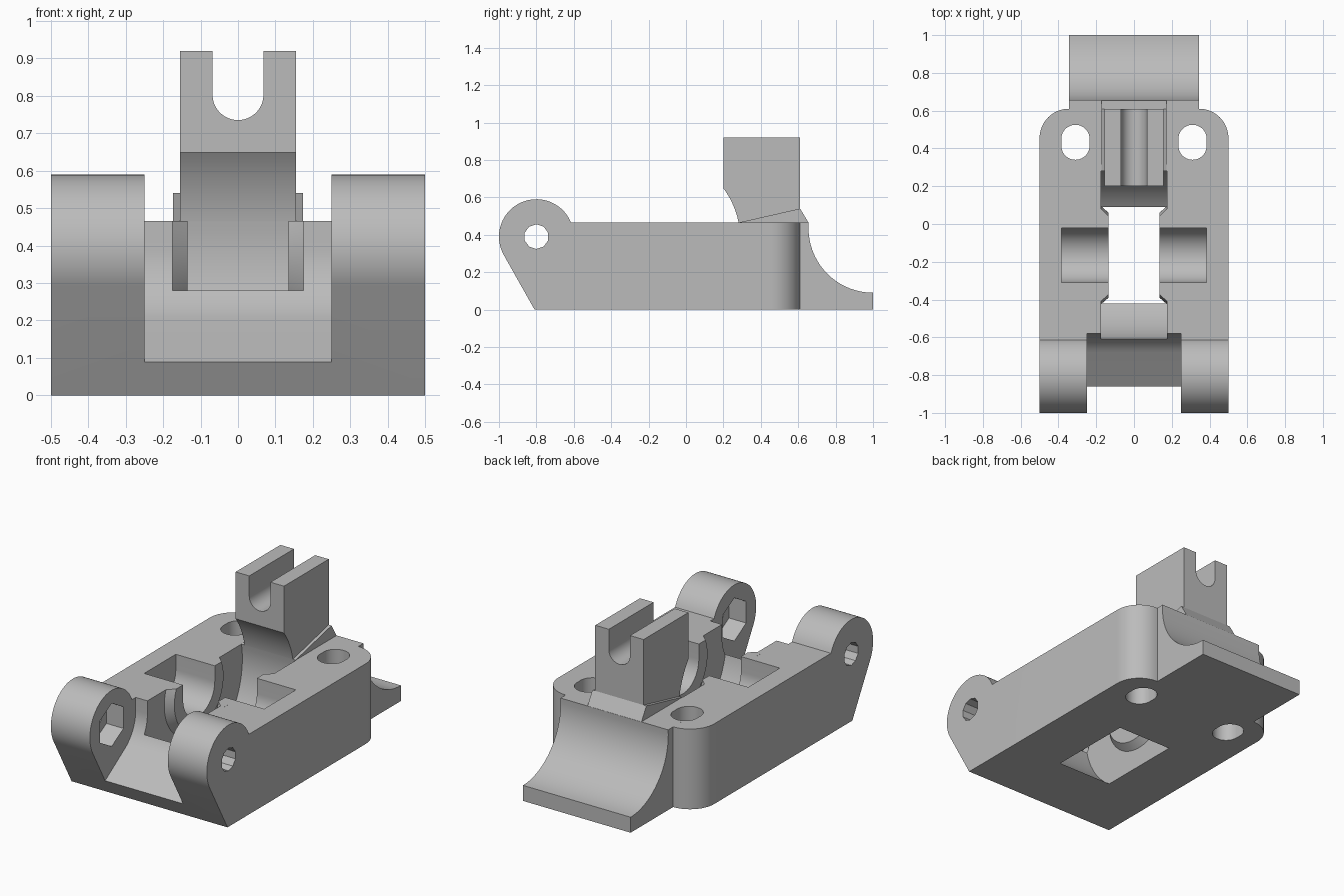
import bpy
import bmesh
from math import sin, cos, radians, pi
from mathutils import Matrix

if "Cube" in bpy.data.objects:
    bpy.data.objects.remove(bpy.data.objects["Cube"], do_unlink=True)

grey = bpy.data.materials.new("plain grey")
grey.use_nodes = True
grey.diffuse_color = (0.5, 0.5, 0.5, 1)
grey.node_tree.nodes["Principled BSDF"].inputs["Base Color"].default_value = (0.5, 0.5, 0.5, 1)

PIVOT = (-0.8, 0.39)      # hinge axis in y, z
AXLE = (-0.165, 0.377)    # wheel axis in y, z
DECK = 0.465              # top of the body


def arc(centre, r, start, end, step=5):
    n = max(1, round(abs(end - start) / step))
    angles = [radians(start + (end - start) * i / n) for i in range(n + 1)]
    return [(centre[0] + r * cos(a), centre[1] + r * sin(a)) for a in angles]


def ngon(centre, r, sides, turn=0):
    return arc(centre, r, turn, turn + 360, 360 / sides)[:-1]


def make(name, bm):
    bmesh.ops.recalc_face_normals(bm, faces=bm.faces[:])
    mesh = bpy.data.meshes.new(name)
    bm.to_mesh(mesh)
    bm.free()
    mesh.materials.append(grey)
    ob = bpy.data.objects.new(name, mesh)
    bpy.context.collection.objects.link(ob)
    return ob


def prism(name, points, lo, hi, axis="x", bevel_y=None):
    """Extrude a flat outline along one axis."""
    place = {"x": lambda a, b, h: (h, a, b),
             "y": lambda a, b, h: (a, h, b),
             "z": lambda a, b, h: (a, b, h)}[axis]
    bm = bmesh.new()
    ends = [[bm.verts.new(place(a, b, h)) for a, b in points] for h in (lo, hi)]
    for end in ends:
        bm.faces.new(end)
    for i in range(len(points)):
        j = (i + 1) % len(points)
        bm.faces.new((ends[0][i], ends[0][j], ends[1][j], ends[1][i]))
    if bevel_y is not None:
        bmesh.ops.recalc_face_normals(bm, faces=bm.faces[:])
        rear = [e for e in bm.edges if all(v.co.y > bevel_y for v in e.verts)
                and abs(e.verts[0].co.z - e.verts[1].co.z) > 0.1]
        bmesh.ops.bevel(bm, geom=rear, offset=0.155, segments=16, profile=0.5, affect="EDGES")
    return make(name, bm)


def combine(target, tool, operation):
    tool.hide_render = True
    mod = target.modifiers.new(tool.name, "BOOLEAN")
    mod.operation = operation
    mod.solver = "EXACT"
    mod.object = tool
    bpy.context.view_layer.objects.active = target
    bpy.ops.object.modifier_apply(modifier=mod.name)
    bpy.data.objects.remove(tool, do_unlink=True)


# Body with the rounded hinge end and rounded rear corners
outline = arc(PIVOT, 0.2, 22, 209.4) + [(-0.81, 0), (0.61, 0), (0.61, DECK)]
body = prism("hinged_body", outline, -0.5, 0.5, bevel_y=0.6)

# Rear tail with its concave sweep
tail = [(0.4, 0), (1, 0)] + arc((1, 0.435), 0.345, 270, 175) + [(0.4, DECK)]
combine(body, prism("tail", tail, -0.345, 0.345), "UNION")

# Wedge and forked tower
wedge = [(0.25, 0.4), (0.28, DECK), (0.61, 0.54), (0.655, DECK), (0.6, 0.4)]
combine(body, prism("wedge", wedge, -0.173, 0.173), "UNION")
fork = ([(-0.155, 0.4), (0.155, 0.4), (0.155, 0.92), (0.068, 0.92)]
        + arc((0, 0.803), 0.068, 0, -180) + [(-0.068, 0.92), (-0.155, 0.92)])
combine(body, prism("forked_tower", fork, 0.2, 0.61, "y"), "UNION")

# Hinge gap between the two lugs
gap = arc(PIVOT, 0.22, 0, -57) + [(-1.1, -0.067), (-1.1, 0.7), (-0.58, 0.7)]
combine(body, prism("hinge_gap", gap, -0.25, 0.25), "DIFFERENCE")

# Wheel well, open through the bottom
combine(body, prism("wheel_well", ngon(AXLE, 0.455, 96), -0.175, 0.175), "DIFFERENCE")

# Tapered bosses on the well walls, trimmed level with the deck
for side in (-1, 1):
    bm = bmesh.new()
    matrix = (Matrix.Translation((side * 0.1675, *AXLE))
              @ Matrix.Rotation(side * pi / 2, 4, "Y"))
    bmesh.ops.create_cone(bm, cap_ends=True, segments=72, radius1=0.225,
                          radius2=0.282, depth=0.065, matrix=matrix)
    combine(body, make("boss", bm), "UNION")
trim = [(-0.47, DECK), (0.14, DECK), (0.14, 0.75), (-0.47, 0.75)]
combine(body, prism("boss_trim", trim, -0.22, 0.22), "DIFFERENCE")

# Axle pocket
pocket = arc(AXLE, 0.145, 180, 360) + [(AXLE[0] + 0.145, 0.6), (AXLE[0] - 0.145, 0.6)]
combine(body, prism("axle_pocket", pocket, -0.385, 0.385), "DIFFERENCE")

# Hinge pin hole with hexagonal recesses on the inner lug faces
combine(body, prism("pin_hole", ngon(PIVOT, 0.066, 10, 18), -0.6, 0.6), "DIFFERENCE")
combine(body, prism("hex_recess", ngon(PIVOT, 0.125, 6, 90), -0.36, 0.36), "DIFFERENCE")

# Oblong mounting holes
for x in (-0.31, 0.31):
    oblong = arc((x, 0.45), 0.075, 0, 180) + arc((x, 0.415), 0.075, 180, 360)
    combine(body, prism("mount_hole", oblong, -0.1, 0.6, "z"), "DIFFERENCE")

# Smooth the curves, keep the edges sharp
bpy.ops.object.select_all(action="DESELECT")
body.select_set(True)
bpy.context.view_layer.objects.active = body
bpy.ops.object.shade_smooth_by_angle(angle=radians(10))
